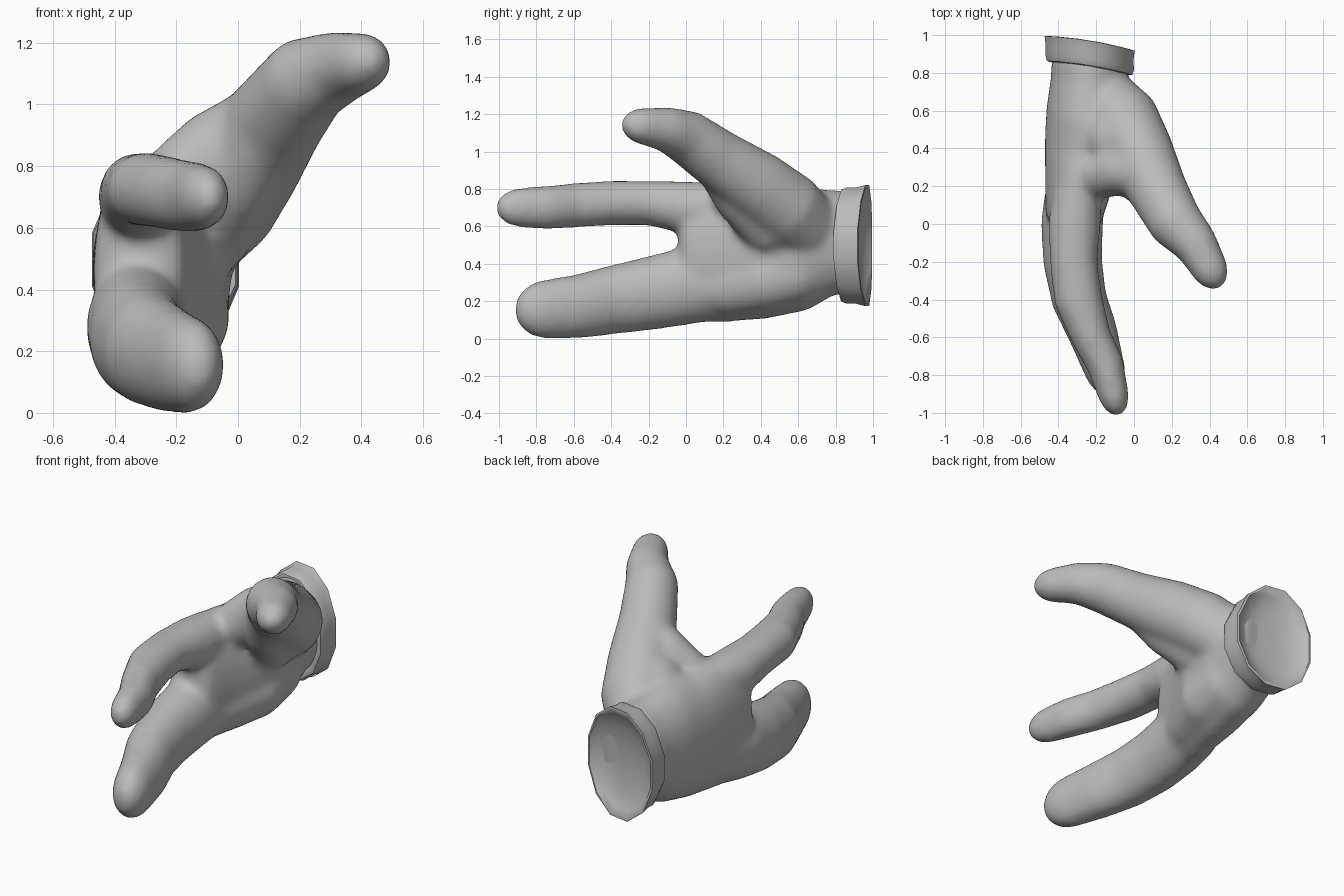
import bpy, bmesh, math
from mathutils import Vector

grey = bpy.data.materials.new("soft_grey")
grey.diffuse_color = (0.5, 0.5, 0.5, 1)


def skin(bm, loops):
    """Bridge consecutive vertex loops with quads and cap both ends."""
    n = len(loops[0])
    for p, q in zip(loops, loops[1:]):
        for i in range(n):
            j = (i + 1) % n
            bm.faces.new((p[i], p[j], q[j], q[i]))
    bm.faces.new(loops[0])
    bm.faces.new(loops[-1])


def limb(bm, rings, tip, n=24):
    """Tube through rings (x, y, z, half width, half height) with a domed end."""
    pts = [Vector(r[:3]) for r in rings]
    loops = []

    def add(c, t, a, b):
        side = t.cross(Vector((0, 0, 1))).normalized()
        up = side.cross(t).normalized()
        loops.append([bm.verts.new(c + side * a * math.cos(i * math.tau / n)
                                   + up * b * math.sin(i * math.tau / n)) for i in range(n)])

    for k, r in enumerate(rings):
        t = (pts[min(k + 1, len(pts) - 1)] - pts[max(k - 1, 0)]).normalized()
        add(pts[k], t, r[3], r[4])
    for k in range(1, 6):
        w = math.radians(17 * k)
        add(pts[-1] + t * tip * math.sin(w), t, r[3] * math.cos(w), r[4] * math.cos(w))
    skin(bm, loops)


def finish(name, bm):
    bmesh.ops.recalc_face_normals(bm, faces=bm.faces)
    me = bpy.data.meshes.new(name)
    bm.to_mesh(me)
    bm.free()
    me.materials.append(grey)
    ob = bpy.data.objects.new(name, me)
    bpy.context.collection.objects.link(ob)
    return ob


bm = bmesh.new()
# palm, wrist to knuckles
limb(bm, [(-.24, .885, .51, .2, .28), (-.235, .78, .515, .205, .28), (-.24, .6, .49, .225, .345),
          (-.26, .4, .46, .215, .358), (-.295, .2, .46, .178, .375), (-.32, .03, .46, .15, .37)], .07)
# heel of the palm
limb(bm, [(-.23, .8, .42, .1, .1), (-.165, .6, .35, .14, .16), (-.165, .42, .31, .14, .165),
          (-.24, .22, .28, .13, .16), (-.3, .0, .27, .1, .12)], .1)
# upper finger
limb(bm, [(-.3, .4, .64, .06, .08), (-.3, .15, .69, .13, .145), (-.315, 0, .70, .14, .142),
          (-.32, -.2, .725, .127, .12), (-.295, -.4, .725, .13, .121), (-.225, -.6, .712, .107, .12),
          (-.15, -.75, .70, .1, .118), (-.118, -.87, .70, .086, .109)], .155)
# lower finger
limb(bm, [(-.3, .4, .35, .08, .1), (-.315, .15, .3, .16, .2), (-.328, 0, .28, .165, .207),
          (-.325, -.2, .24, .157, .197), (-.29, -.4, .205, .147, .184),
          (-.22, -.57, .172, .133, .173), (-.165, -.74, .157, .113, .16)], .185)
# thumb
limb(bm, [(-.22, .84, .52, .1, .12), (-.15, .68, .58, .16, .18), (-.065, .55, .69, .2, .2),
          (.03, .38, .82, .182, .188), (.13, .17, .96, .158, .162), (.225, 0, 1.08, .145, .147),
          (.33, -.11, 1.12, .118, .121), (.385, -.21, 1.133, .103, .103)], .15)
# web between thumb and upper finger
limb(bm, [(-.31, .2, .68, .06, .07), (-.19, .25, .755, .12, .13), (-.08, .285, .83, .135, .15),
          (.05, .28, .90, .14, .15)], .06)
limb(bm, [(-.3, .46, .62, .12, .12), (-.12, .46, .73, .18, .175), (.02, .42, .80, .165, .165)], .06)
# thumb muscle running into the palm
limb(bm, [(-.22, .6, .45, .1, .1), (-.1, .45, .6, .15, .16), (.0, .28, .76, .13, .14),
          (.08, .18, .9, .12, .12)], .06)
hand = finish("gloved_hand", bm)

# blend the parts into one soft skin
m = hand.modifiers.new("blend", 'REMESH')
m.mode = 'VOXEL'
m.voxel_size = .018
m.use_smooth_shade = True
m = hand.modifiers.new("soften", 'SMOOTH')
m.factor = .5
m.iterations = 22

# rolled cuff, tilted and saddle shaped, with a bowl shaped opening
bm = bmesh.new()
loops = []
for y, a, b in [(.85, .185, .26), (.835, .208, .285), (.84, .23, .3), (.87, .238, .312),
                (.92, .236, .312), (.97, .242, .325), (.972, .23, .312), (.945, .205, .275),
                (.92, .15, .20), (.905, .09, .12), (.90, .02, .03)]:
    loop = []
    for i in range(12):
        w = (i + .5) * math.tau / 12
        c, s = math.cos(w), math.sin(w)
        tilt = (.04 * c + .015 * c * c) * a / .24
        loop.append(bm.verts.new((-.235 + a * c * 1.02, y - tilt, .497 + b * s * 1.03)))
    loops.append(loop)
skin(bm, loops)
cuff = finish("cuff", bm)
bpy.context.view_layer.objects.active = cuff
cuff.select_set(True)
bpy.ops.object.shade_smooth_by_angle(angle=math.radians(50))
